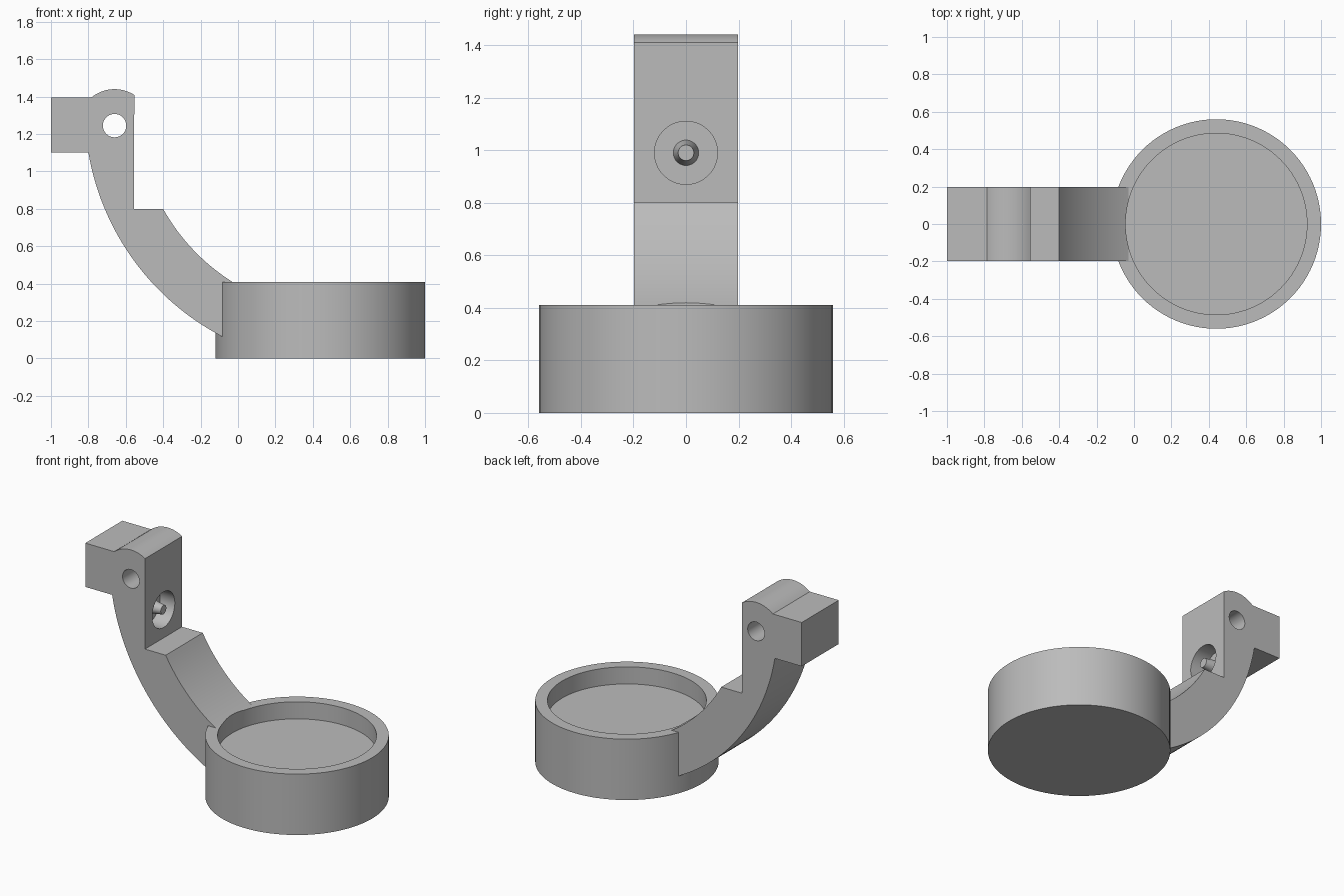
import bpy
from math import sin, cos, pi, atan2, sqrt
from mathutils import Matrix

default = bpy.data.objects.get("Cube")
if default:
    bpy.data.objects.remove(default, do_unlink=True)

# Single grey material
grey = bpy.data.materials.new("plain_grey")
grey.use_nodes = True
grey.diffuse_color = (0.5, 0.5, 0.5, 1)
grey.node_tree.nodes["Principled BSDF"].inputs["Base Color"].default_value = (0.5, 0.5, 0.5, 1)

HALF = 0.197                 # half width of the arm
CUP_X, CUP_R, CUP_H = 0.44, 0.56, 0.41
BEND = (0.548, 1.329)        # shared centre of both arm curves
R_OUT, R_IN = 1.367, 1.086
HINGE, KNUCKLE_R = (-0.66, 1.245), 0.195
FACE_X, SCREW_Z, BORE = -0.555, 0.99, 0.11


def cylinder(name, center, r1, depth, axis="Z", r2=None, sides=96):
    """Cylinder or cone along an axis; r1 is at the low end."""
    bpy.ops.mesh.primitive_cone_add(vertices=sides, radius1=r1,
                                    radius2=r1 if r2 is None else r2, depth=depth)
    obj = bpy.context.object
    obj.name = name
    turn = {"Z": Matrix(), "X": Matrix.Rotation(pi / 2, 4, "Y"),
            "Y": Matrix.Rotation(-pi / 2, 4, "X")}[axis]
    obj.data.transform(Matrix.Translation(center) @ turn)
    obj.data.materials.append(grey)
    return obj


def arc(center, r, a0, a1, steps):
    angles = [a0 + (a1 - a0) * i / steps for i in range(steps + 1)]
    return [(center[0] + r * cos(a), center[1] + r * sin(a)) for a in angles]


def angle_at_x(r, x):
    """Angle on the lower left of the bend circle where it reaches x."""
    dx = x - BEND[0]
    return atan2(-sqrt(r * r - dx * dx), dx)


def angle_at_z(r, z):
    dz = z - BEND[1]
    return atan2(dz, -sqrt(r * r - dz * dz))


def extrude_profile(name, points):
    n = len(points)
    verts = [(x, y, z) for y in (-HALF, HALF) for x, z in points]
    faces = [tuple(range(n)), tuple(range(2 * n - 1, n - 1, -1))]
    faces += [(i, i + n, (i + 1) % n + n, (i + 1) % n) for i in range(n)]
    mesh = bpy.data.meshes.new(name)
    mesh.from_pydata(verts, [], faces)
    mesh.materials.append(grey)
    obj = bpy.data.objects.new(name, mesh)
    bpy.context.collection.objects.link(obj)
    bpy.context.view_layer.objects.active = obj
    obj.select_set(True)
    bpy.ops.object.mode_set(mode="EDIT")
    bpy.ops.mesh.select_all(action="SELECT")
    bpy.ops.mesh.normals_make_consistent(inside=False)
    bpy.ops.object.mode_set(mode="OBJECT")
    return obj


def combine(target, other, operation):
    mod = target.modifiers.new(operation.lower(), "BOOLEAN")
    mod.object, mod.operation, mod.solver = other, operation, "EXACT"
    bpy.context.view_layer.objects.active = target
    bpy.ops.object.modifier_apply(modifier=mod.name)
    bpy.data.objects.remove(other, do_unlink=True)


# Arm side profile: end block, knuckle, flat face, step and curved bracket
profile = [(-1, 1.1), (-1, 1.395), (-0.785, 1.395)]
profile += arc(HINGE, KNUCKLE_R, 2.23, 1.0, 20)
profile += [(FACE_X, 0.8)]
profile += arc(BEND, R_IN, angle_at_z(R_IN, 0.8) + 2 * pi, angle_at_x(R_IN, 0.1) + 2 * pi, 24)
profile += arc(BEND, R_OUT, angle_at_x(R_OUT, 0.1) + 2 * pi, angle_at_z(R_OUT, 1.1) + 2 * pi, 40)
arm = extrude_profile("arm", profile)

# Hinge hole across the arm and screw bore in its flat face
combine(arm, cylinder("hinge_cutter", (HINGE[0], 0, HINGE[1]), 0.0625, 1, "Y", sides=48), "DIFFERENCE")
combine(arm, cylinder("bore_cutter", (FACE_X, 0, SCREW_Z), 0.12, 2 * BORE, "X", sides=64), "DIFFERENCE")

# Cup joined to the arm, then hollowed through both
body = cylinder("cup_and_arm", (CUP_X, 0, CUP_H / 2), CUP_R, CUP_H)
combine(body, arm, "UNION")
combine(body, cylinder("recess_cutter", (CUP_X, 0, 0.295 + 0.25), 0.485, 0.5), "DIFFERENCE")

# Tapered pin standing in the bore
pin = cylinder("bore_pin", (FACE_X - BORE / 2 - 0.005, 0, SCREW_Z), 0.05, BORE + 0.01, "X", 0.03, 40)

for obj in (body, pin):
    bpy.ops.object.select_all(action="DESELECT")
    obj.select_set(True)
    bpy.context.view_layer.objects.active = obj
    bpy.ops.object.shade_smooth_by_angle(angle=0.5)
